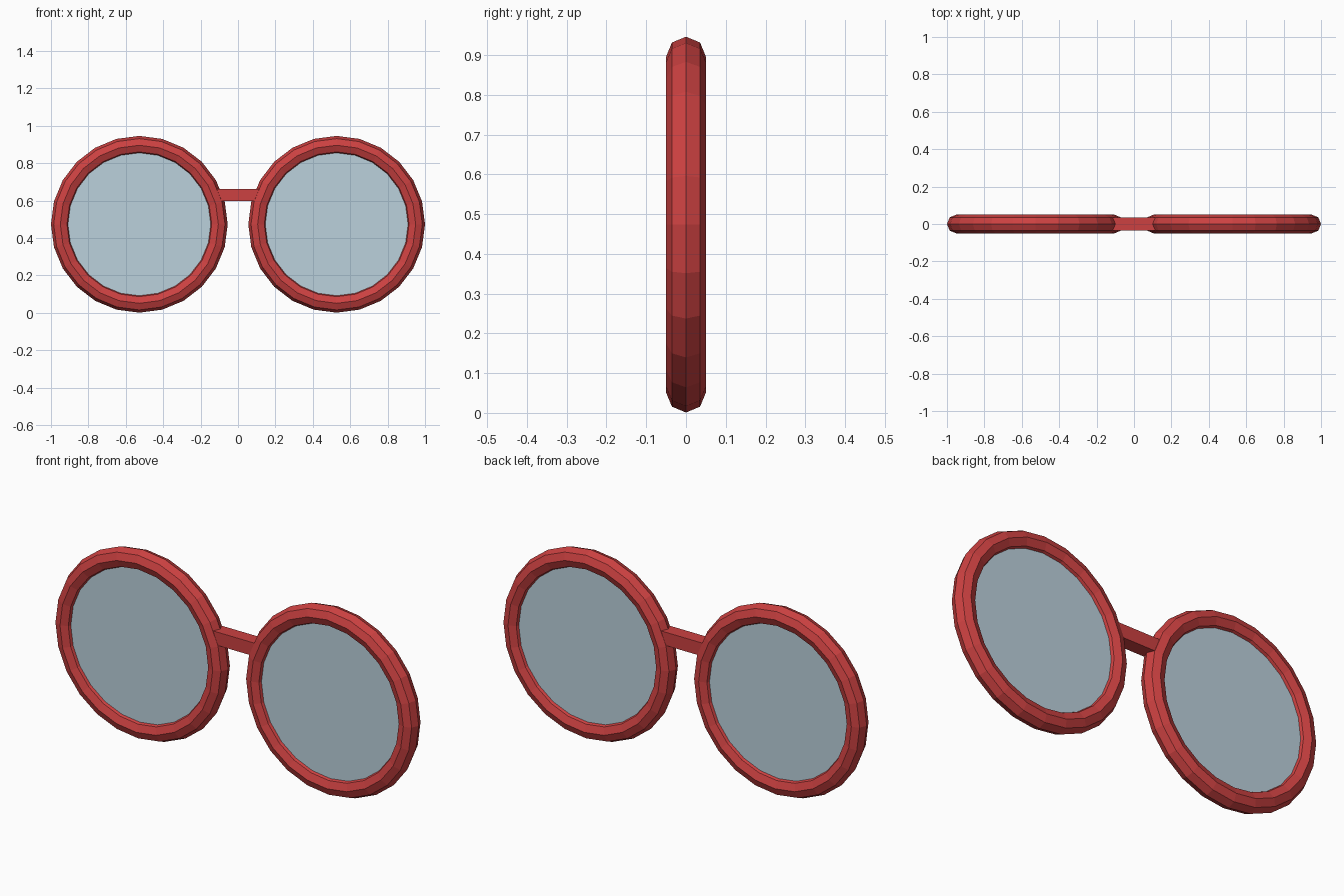
import bpy, bmesh, math
from mathutils import Matrix

if "Cube" in bpy.data.objects:
    bpy.data.objects.remove(bpy.data.objects["Cube"])

RING_X, RING_Z = 0.5275, 0.4735   # ring centre
MAJOR, MINOR = 0.4225, 0.05       # ring radius, tube radius
SIDES = 24


def material(name, rgb):
    m = bpy.data.materials.new(name)
    m.diffuse_color = (*rgb, 1.0)
    m.use_nodes = True
    m.node_tree.nodes["Principled BSDF"].inputs["Base Color"].default_value = m.diffuse_color
    return m


def add_object(name, bm, mat, location):
    bmesh.ops.recalc_face_normals(bm, faces=bm.faces)
    mesh = bpy.data.meshes.new(name)
    bm.to_mesh(mesh)
    bm.free()
    mesh.materials.append(mat)
    ob = bpy.data.objects.new(name, mesh)
    ob.location = location
    bpy.context.collection.objects.link(ob)
    return ob


red = material("red frame", (0.604, 0.053, 0.053))
glass = material("pale blue lens", (0.50, 0.64, 0.72))

for side, sx in (("left", -1), ("right", 1)):
    centre = (sx * RING_X, 0, RING_Z)

    # Rim: low-poly ring with an eight-sided tube
    bm = bmesh.new()
    rings = []
    for i in range(SIDES):
        a = 2 * math.pi * i / SIDES
        ring = []
        for j in range(8):
            b = 2 * math.pi * j / 8
            r = MAJOR + MINOR * math.cos(b)
            ring.append(bm.verts.new((r * math.cos(a), MINOR * math.sin(b), r * math.sin(a))))
        rings.append(ring)
    for i in range(SIDES):
        p, q = rings[i], rings[(i + 1) % SIDES]
        for j in range(8):
            k = (j + 1) % 8
            bm.faces.new((p[j], p[k], q[k], q[j]))
    add_object(side + "_rim", bm, red, centre)

    # Lens: thin disc whose edge is buried in the rim
    bm = bmesh.new()
    bmesh.ops.create_cone(bm, cap_ends=True, segments=SIDES, radius1=0.41, radius2=0.41,
                          depth=0.045, matrix=Matrix.Rotation(math.pi / 2, 4, 'X'))
    add_object(side + "_lens", bm, glass, centre)

# Bridge: square bar joining the rims
bm = bmesh.new()
bmesh.ops.create_cube(bm, size=1, matrix=Matrix.Diagonal((0.26, 0.068, 0.066, 1)))
add_object("bridge", bm, red, (0, 0, 0.63))
